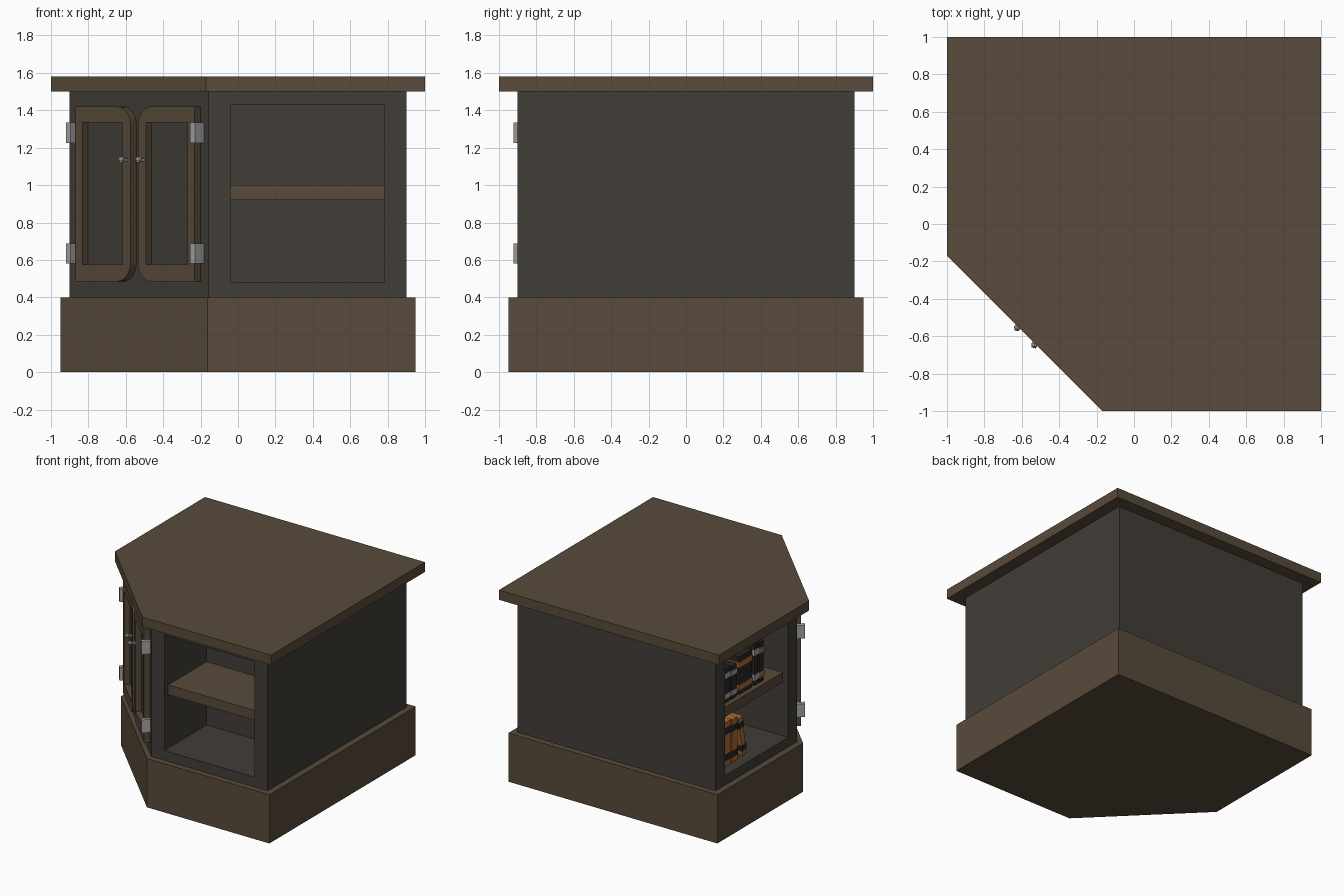
import bpy, bmesh, math
from mathutils import Matrix, Vector

if "Cube" in bpy.data.objects:
    bpy.data.objects.remove(bpy.data.objects["Cube"])

def mat(name, rgb):
    m = bpy.data.materials.new(name)
    m.diffuse_color = (*rgb, 1)
    m.use_nodes = True
    m.node_tree.nodes["Principled BSDF"].inputs["Base Color"].default_value = m.diffuse_color
    return m

WOOD = mat("brown wood", (0.098, 0.070, 0.043))
BODY = mat("charcoal wood", (0.054, 0.048, 0.040))
METAL = mat("grey metal", (0.38, 0.38, 0.38))
ORANGE = mat("orange cover", (0.42, 0.15, 0.04))
DARK = mat("dark cover", (0.022, 0.020, 0.018))

def finish(bm, name, m):
    bmesh.ops.recalc_face_normals(bm, faces=bm.faces)
    me = bpy.data.meshes.new(name)
    bm.to_mesh(me)
    bm.free()
    me.materials.append(m)
    ob = bpy.data.objects.new(name, me)
    bpy.context.collection.objects.link(ob)
    return ob

def prism(name, pts, z0, z1, m, mx=Matrix()):
    """Extrude a flat outline from z0 to z1, then place it with mx."""
    bm = bmesh.new()
    f = bm.faces.new([bm.verts.new((x, y, z0)) for x, y in pts])
    r = bmesh.ops.extrude_face_region(bm, geom=[f])
    vs = [v for v in r["geom"] if isinstance(v, bmesh.types.BMVert)]
    bmesh.ops.translate(bm, verts=vs, vec=(0, 0, z1 - z0))
    bmesh.ops.transform(bm, matrix=mx, verts=bm.verts)
    return finish(bm, name, m)

def box(name, x0, x1, y0, y1, z0, z1, m, mx=Matrix()):
    return prism(name, [(x0, y0), (x1, y0), (x1, y1), (x0, y1)], z0, z1, m, mx)

def cut(ob, cutter):
    md = ob.modifiers.new("cut", "BOOLEAN")
    md.operation, md.object, md.solver = "DIFFERENCE", cutter, "EXACT"
    bpy.context.view_layer.objects.active = ob
    bpy.ops.object.modifier_apply(modifier=md.name)
    bpy.data.objects.remove(cutter)

def pent(h, c):
    """Square footprint with the front left corner cut off."""
    return [(h, h), (-h, h), (-h, c), (c, -h), (h, -h)]

# Plinth, body and top slab
prism("plinth", pent(0.95, -0.163), 0, 0.4, WOOD)
body = prism("cabinet_body", pent(0.9, -0.157), 0.4, 1.5, BODY)
prism("top_slab", pent(1.0, -0.17), 1.5, 1.58, WOOD)

# Open compartments on the front and left sides
cut(body, box("front_cutter", -0.04, 0.78, -1.0, -0.35, 0.48, 1.43, BODY))
cut(body, box("left_cutter", -1.0, -0.35, -0.04, 0.78, 0.48, 1.43, BODY))
box("front_shelf", -0.04, 0.78, -0.85, -0.35, 0.92, 1.0, WOOD)
box("left_shelf", -0.85, -0.35, -0.04, 0.78, 0.92, 1.0, WOOD)

# Diagonal face frame: local x along the face, y up, z outward
s = math.sqrt(0.5)
DIAG = Matrix(((s, 0, -s, -0.5285), (-s, 0, -s, -0.5285), (0, 1, 0, 0), (0, 0, 0, 1)))

def door(name, outer, inner):
    """Door frame with rounded corners on its inner (meeting) side."""
    z0, z1, r = 0.485, 1.42, 0.1
    d = 1 if inner > outer else -1
    arc = [math.radians(a) for a in range(0, 91, 15)]
    pts = [(outer, z1), (outer, z0)]
    pts += [(inner - d * r + d * r * math.sin(a), z0 + r - r * math.cos(a)) for a in arc]
    pts += [(inner - d * r + d * r * math.cos(a), z1 - r + r * math.sin(a)) for a in arc]
    ob = prism(name, pts, 0, 0.045, WOOD, DIAG)
    a, b = sorted((outer + d * 0.05, inner - d * 0.06))
    cut(ob, box("pane_cutter", a, b, 0.575, 1.335, -0.02, 0.1, WOOD, DIAG))

door("left_door", -0.435, -0.02)
door("right_door", 0.462, 0.035)

# Hinges
for side, u in (("left", -0.468), ("right", 0.472)):
    for lvl, z in (("lower", 0.635), ("upper", 1.28)):
        box(f"{side}_{lvl}_hinge", u - 0.018, u + 0.018, z - 0.054, z + 0.054, 0, 0.068, METAL, DIAG)

# Door knobs: stem plus faceted ball
for side, u in (("left", -0.05), ("right", 0.08)):
    box(f"{side}_knob_stem", u - 0.008, u + 0.008, 1.127, 1.143, 0.04, 0.08, METAL, DIAG)
    bm = bmesh.new()
    bmesh.ops.create_icosphere(bm, subdivisions=1, radius=0.021,
                               matrix=DIAG @ Matrix.Translation((u, 1.135, 0.085)))
    finish(bm, f"{side}_knob", METAL)

def book(name, y0, y1, z, h, cover, band, depth=0.28, lean=0):
    """Upright book, spine facing -x, with contrasting wrapped bands."""
    x0 = -0.81
    p = Vector((0, y1, z))
    mx = Matrix.Translation(p) @ Matrix.Rotation(math.radians(lean), 4, "X") @ Matrix.Translation(-p)
    box(name, x0, x0 + depth, y0, y1, z, z + h, cover, mx)
    for i, t in enumerate((0.12, 0.72)):
        e = 0.004
        box(f"{name}_band_{i}", x0 - e, x0 + depth, y0 - e, y1 + e,
            z + h * t, z + h * (t + 0.14), band, mx)

# Books on the left side: shelf row and floor row
book("shelf_book_1", 0.67, 0.76, 1.0, 0.30, ORANGE, DARK)
book("shelf_book_2", 0.58, 0.66, 1.0, 0.28, DARK, METAL)
book("shelf_book_3", 0.50, 0.57, 1.0, 0.27, DARK, METAL)
book("shelf_book_4", 0.30, 0.47, 1.0, 0.31, DARK, ORANGE)
book("shelf_book_5", 0.22, 0.27, 1.0, 0.34, DARK, METAL)
book("shelf_book_6", 0.15, 0.21, 1.0, 0.33, DARK, ORANGE)
book("floor_book_1", 0.66, 0.76, 0.48, 0.34, DARK, METAL)
book("floor_book_2", 0.57, 0.65, 0.48, 0.36, ORANGE, DARK)
book("floor_book_3", 0.49, 0.56, 0.48, 0.35, ORANGE, DARK)
book("floor_book_4", 0.37, 0.42, 0.48, 0.33, ORANGE, DARK, lean=-10)
